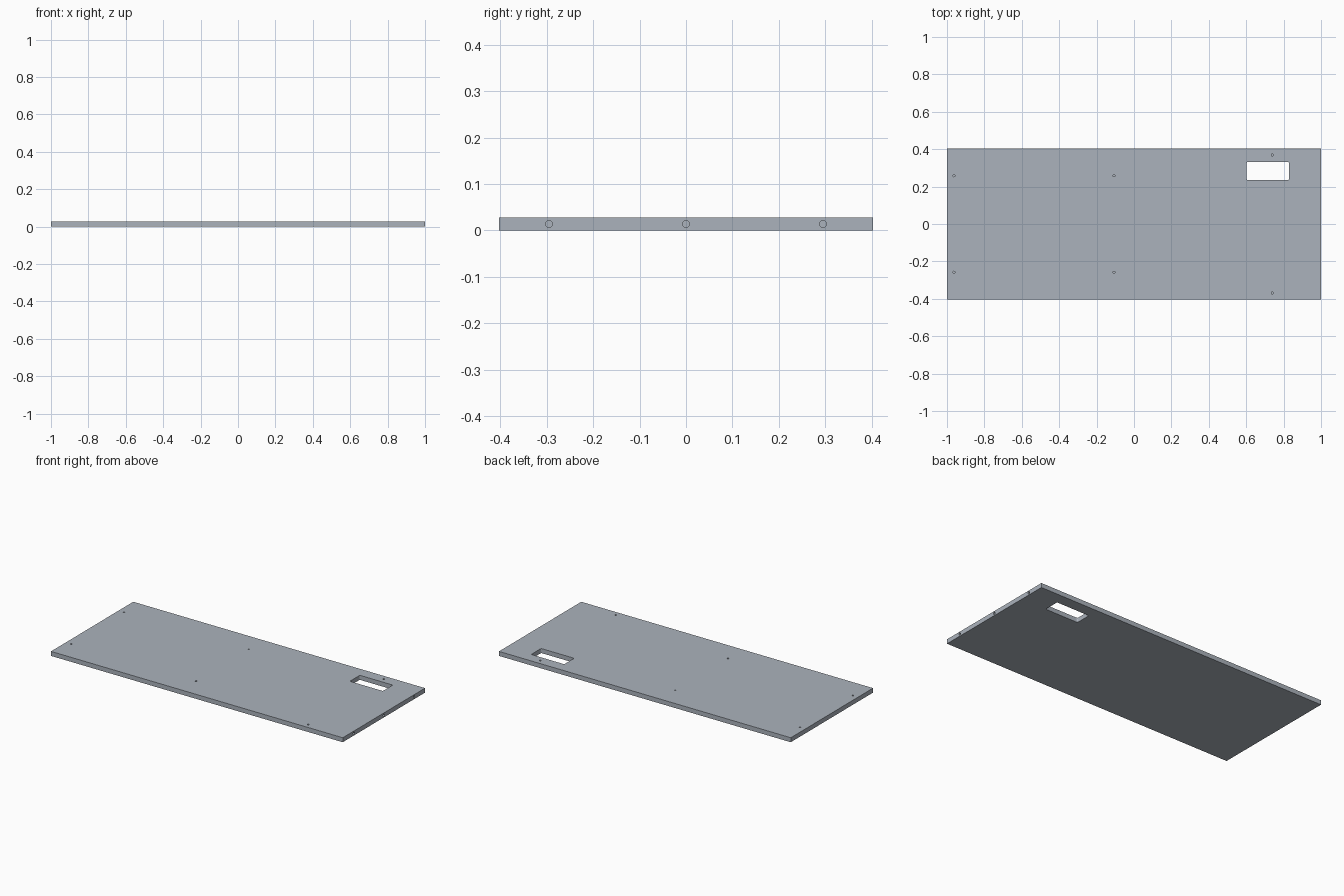
import bpy, bmesh
from math import pi
from mathutils import Matrix

if "Cube" in bpy.data.objects:
    bpy.data.objects.remove(bpy.data.objects["Cube"])

W, D, T = 2.0, 0.805, 0.028


def make_object(name, bm):
    mesh = bpy.data.meshes.new(name)
    bm.to_mesh(mesh)
    bm.free()
    obj = bpy.data.objects.new(name, mesh)
    bpy.context.collection.objects.link(obj)
    return obj


def add_box(bm, x0, x1, y0, y1, z0, z1):
    mat = Matrix.Translation(((x0 + x1) / 2, (y0 + y1) / 2, (z0 + z1) / 2))
    mat = mat @ Matrix.Diagonal((x1 - x0, y1 - y0, z1 - z0, 1))
    bmesh.ops.create_cube(bm, size=1, matrix=mat)


def add_drill(bm, centre, radius, length, axis='Z'):
    mat = Matrix.Translation(centre)
    if axis == 'X':
        mat = mat @ Matrix.Rotation(pi / 2, 4, 'Y')
    bmesh.ops.create_cone(bm, cap_ends=True, segments=32, radius1=radius,
                          radius2=radius, depth=length, matrix=mat)


# Slate grey finish
slate = bpy.data.materials.new("slate_grey")
slate.diffuse_color = (0.41, 0.45, 0.505, 1)
slate.use_nodes = True
slate.node_tree.nodes["Principled BSDF"].inputs["Base Color"].default_value = slate.diffuse_color

# Flat board
bm = bmesh.new()
add_box(bm, -W / 2, W / 2, -D / 2, D / 2, 0, T)
board = make_object("board", bm)
board.data.materials.append(slate)

# Slot through the board, with slightly rounded corners
cut = bmesh.new()
add_box(cut, 0.602, 0.829, 0.235, 0.332, -0.05, 0.08)
uprights = [e for e in cut.edges
            if abs(e.verts[0].co.z - e.verts[1].co.z) > 0.01]
bmesh.ops.bevel(cut, geom=uprights, offset=0.008, segments=6,
                profile=0.5, affect='EDGES')

# Blind screw holes in the top, mirrored front to back
for x, y in ((-0.963, 0.258), (-0.107, 0.258), (0.74, 0.369)):
    for side in (-1, 1):
        add_drill(cut, (x, side * y, T), 0.0055, 0.04)

# Blind dowel holes in the right end
for y in (-0.295, 0, 0.295):
    add_drill(cut, (W / 2, y, T / 2), 0.0074, 0.08, 'X')

cutter = make_object("hole_cutter", cut)
cutter.hide_render = True
cutter.data.materials.append(slate)

mod = board.modifiers.new("holes", 'BOOLEAN')
mod.operation = 'DIFFERENCE'
mod.solver = 'EXACT'
mod.object = cutter

# Apply the cut and keep the rims sharp
bpy.context.view_layer.objects.active = board
board.select_set(True)
bpy.ops.object.modifier_apply(modifier=mod.name)
bpy.data.objects.remove(cutter)
bpy.ops.object.shade_smooth_by_angle(angle=pi / 6)
